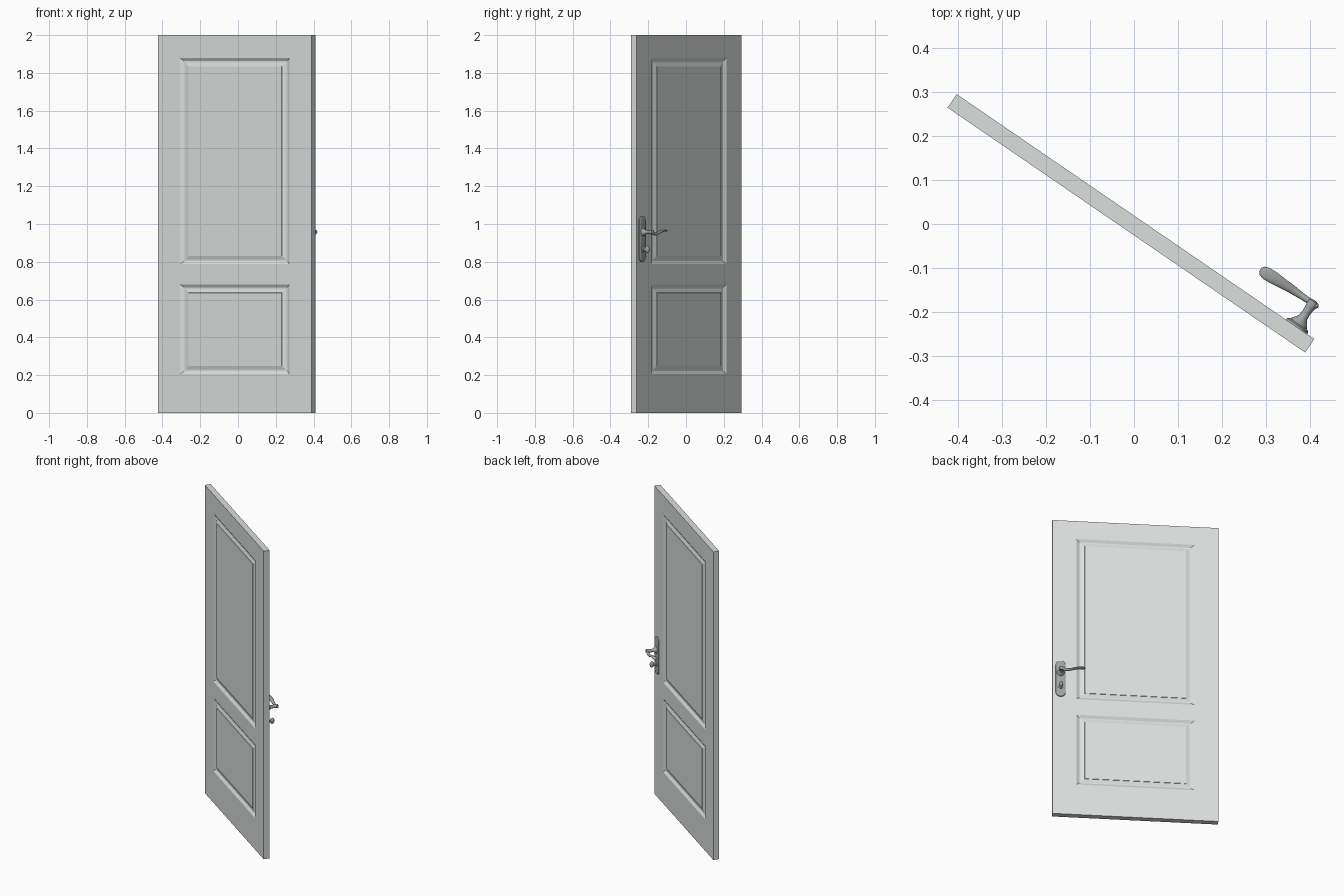
import bpy, bmesh, math
from mathutils import Matrix, Vector

if "Cube" in bpy.data.objects:
    bpy.data.objects.remove(bpy.data.objects["Cube"])

# Local frame: u along the door, v through it (handle side is +v), z up
PLACE = Matrix.Translation((-0.007, 0.0015, 0)) @ Matrix.Rotation(math.radians(-34.4), 4, 'Z')
HW, HT = 0.4925, 0.0185        # half width and half thickness of the leaf
HU = 0.4435                    # handle position along the door


def material(name, rgb):
    m = bpy.data.materials.new(name)
    m.diffuse_color = (*rgb, 1)
    m.use_nodes = True
    m.node_tree.nodes["Principled BSDF"].inputs["Base Color"].default_value = m.diffuse_color
    return m


PAINT = material("pale grey paint", (0.70, 0.735, 0.72))
METAL = material("grey metal", (0.36, 0.37, 0.37))


def finish(bm, name, mat, smooth):
    bmesh.ops.remove_doubles(bm, verts=bm.verts, dist=1e-5)
    bmesh.ops.recalc_face_normals(bm, faces=bm.faces)
    bm.transform(PLACE)
    me = bpy.data.meshes.new(name)
    bm.to_mesh(me)
    bm.free()
    me.materials.append(mat)
    if smooth:
        me.shade_smooth()
        me.set_sharp_from_angle(angle=math.radians(40))
    ob = bpy.data.objects.new(name, me)
    bpy.context.collection.objects.link(ob)
    return ob


def loft(name, rings, mat=METAL):
    """Skin a list of equal-length rings and cap both ends."""
    bm = bmesh.new()
    vs = [[bm.verts.new(p) for p in r] for r in rings]
    n = len(vs[0])
    for a, b in zip(vs, vs[1:]):
        for i in range(n):
            j = (i + 1) % n
            bm.faces.new((a[i], a[j], b[j], b[i]))
    bm.faces.new(vs[0])
    bm.faces.new(vs[-1])
    return finish(bm, name, mat, True)


def lathe(name, z, profile, n=24):
    """Turned part around the v axis, profile of (radius, v)."""
    return loft(name, [[(HU + r * math.cos(2 * math.pi * i / n), v,
                         z + r * math.sin(2 * math.pi * i / n)) for i in range(n)]
                       for r, v in profile])


# Door leaf: 3 x 5 grid on each side, two cells become moulded panels
US = [-HW, -0.35, 0.35, HW]
ZS = [0, 0.205, 0.68, 0.787, 1.878, 2.0]
MOULD = [(0, 0), (0.016, 0.010), (0.024, 0.010), (0.043, 0.004), (0.044, 0.002)]  # inset, depth
bm = bmesh.new()


def quad(*pts):
    bm.faces.new([bm.verts.new(p) for p in pts])


def rect(u0, u1, z0, z1, inset, v):
    k = inset * 1.15
    return [(u0 + k, v, z0 + inset), (u1 - k, v, z0 + inset),
            (u1 - k, v, z1 - inset), (u0 + k, v, z1 - inset)]


for s in (-1, 1):
    for i in range(3):
        for j in range(5):
            cell = (US[i], US[i + 1], ZS[j], ZS[j + 1])
            if i == 1 and j in (1, 3):
                rings = [rect(*cell, d, s * (HT - h)) for d, h in MOULD]
                for a, b in zip(rings, rings[1:]):
                    for k in range(4):
                        quad(a[k], a[(k + 1) % 4], b[(k + 1) % 4], b[k])
                quad(*rings[-1])
            else:
                quad(*rect(*cell, 0, s * HT))
    for j in range(5):     # long edges
        quad((s * HW, -HT, ZS[j]), (s * HW, HT, ZS[j]),
             (s * HW, HT, ZS[j + 1]), (s * HW, -HT, ZS[j + 1]))
for z in (0, 2.0):         # bottom and top edges
    for i in range(3):
        quad((US[i], -HT, z), (US[i + 1], -HT, z), (US[i + 1], HT, z), (US[i], HT, z))
finish(bm, "door_leaf", PAINT, False)


# Back plate with rounded ends
def plate_ring(inset, v, hw=0.029, hz=0.12, r=0.025, n=8):
    pts = []
    for q, (sx, sz) in enumerate(((1, 1), (-1, 1), (-1, -1), (1, -1))):
        for i in range(n + 1):
            a = math.pi / 2 * (q + i / n)
            pts.append((HU + sx * (hw - r) + (r - inset) * math.cos(a), v,
                        0.92 + sz * (hz - r) + (r - inset) * math.sin(a)))
    return pts


loft("handle_plate", [plate_ring(0, HT - 0.002), plate_ring(0, 0.023),
                      plate_ring(0.004, 0.0265), plate_ring(0.007, 0.027)])

# Handle neck
lathe("handle_neck", 0.957, [(0.022, 0.025), (0.021, 0.031), (0.016, 0.036), (0.011, 0.044),
                             (0.0095, 0.058), (0.011, 0.072), (0.013, 0.082),
                             (0.012, 0.088), (0.006, 0.091), (0.001, 0.0915)])

# Wavy lever: u, v, z, half width in v, half width in z
LEVER = [(0.459, 0.083, 0.958, 0.002, 0.003), (0.456, 0.083, 0.958, 0.006, 0.009),
         (0.443, 0.083, 0.957, 0.008, 0.011), (0.428, 0.083, 0.950, 0.007, 0.009),
         (0.410, 0.083, 0.947, 0.008, 0.008), (0.385, 0.083, 0.952, 0.010, 0.007),
         (0.360, 0.082, 0.960, 0.012, 0.006), (0.335, 0.081, 0.965, 0.0145, 0.005),
         (0.318, 0.080, 0.966, 0.0145, 0.0045), (0.307, 0.080, 0.965, 0.011, 0.004),
         (0.302, 0.080, 0.965, 0.005, 0.002)]
N = 20
loft("handle_lever", [[(u, v + a * math.cos(2 * math.pi * i / N), z + b * math.sin(2 * math.pi * i / N))
                       for i in range(N)] for u, v, z, a, b in LEVER])

# Thumb turn: collar and flattened knob
lathe("turn_collar", 0.866, [(0.017, 0.025), (0.016, 0.030), (0.009, 0.034),
                             (0.007, 0.040), (0.007, 0.048)])
bm = bmesh.new()
bmesh.ops.create_uvsphere(bm, u_segments=20, v_segments=12, radius=1)
bm.transform(Matrix.Translation(Vector((HU, 0.053, 0.866))) @ Matrix.Diagonal((0.010, 0.014, 0.019, 1)))
finish(bm, "turn_knob", METAL, True)
